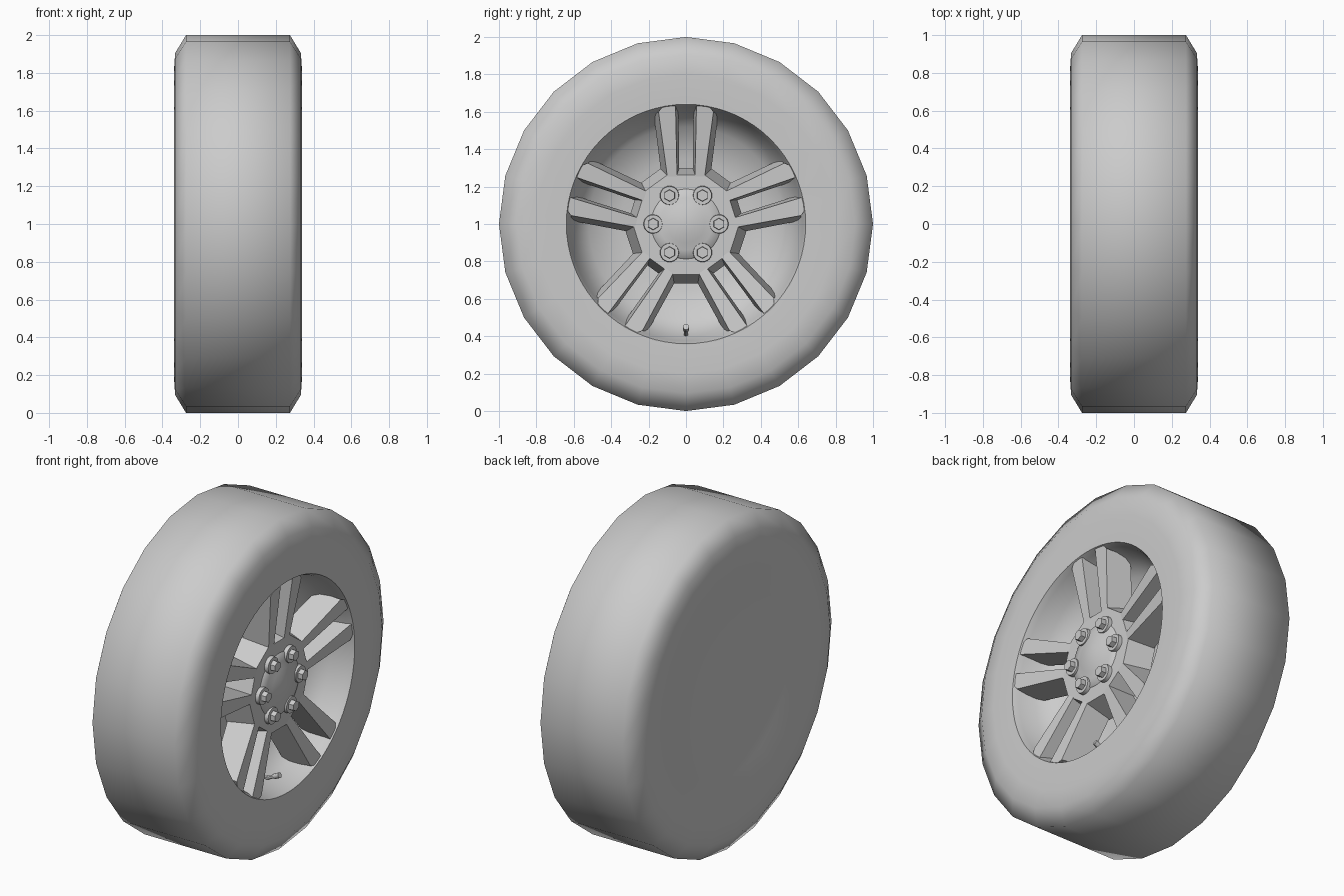
import bpy, bmesh
from math import sin, cos, pi, radians
from mathutils import Vector, Matrix

if "Cube" in bpy.data.objects:
    bpy.data.objects.remove(bpy.data.objects["Cube"])

grey = bpy.data.materials.new("plain_grey")
grey.use_nodes = True
COLOUR = (0.6, 0.6, 0.6, 1)
grey.diffuse_color = COLOUR
grey.node_tree.nodes["Principled BSDF"].inputs["Base Color"].default_value = COLOUR


def place(x, r, u, a):
    """Axle depth x, radial distance r, sideways offset u, turned by angle a."""
    return Vector((x, r * cos(a) - u * sin(a), 1 + r * sin(a) + u * cos(a)))


def finish(name, bm, smooth=None):
    bmesh.ops.remove_doubles(bm, verts=bm.verts, dist=1e-5)
    bmesh.ops.recalc_face_normals(bm, faces=bm.faces)
    mesh = bpy.data.meshes.new(name)
    bm.to_mesh(mesh)
    bm.free()
    mesh.materials.append(grey)
    ob = bpy.data.objects.new(name, mesh)
    bpy.context.collection.objects.link(ob)
    if smooth is not None:
        bpy.ops.object.select_all(action='DESELECT')
        ob.select_set(True)
        bpy.context.view_layer.objects.active = ob
        bpy.ops.object.shade_smooth_by_angle(angle=radians(smooth))
    return ob


def revolve(name, profile, sides, smooth):
    """Spin (radius, x) points about the axle."""
    bm = bmesh.new()
    rings = [[bm.verts.new(place(x, r, 0, 2 * pi * i / sides)) for i in range(sides)]
             for r, x in profile]
    for p, q in zip(rings, rings[1:]):
        for i in range(sides):
            j = (i + 1) % sides
            bm.faces.new((p[i], p[j], q[j], q[i]))
    return finish(name, bm, smooth)


def prism(bm, front, back):
    """Solid between two matching outlines."""
    f = [bm.verts.new(p) for p in front]
    b = [bm.verts.new(p) for p in back]
    bm.faces.new(f)
    bm.faces.new(b[::-1])
    for i in range(len(f)):
        j = (i + 1) % len(f)
        bm.faces.new((f[i], b[i], b[j], f[j]))


# Tyre with its closed, dished inner side
revolve("tyre", [(0.648, 0.336), (0.8, 0.34), (0.905, 0.333), (1, 0.275),
                 (1, -0.275), (0.905, -0.333), (0.8, -0.34), (0.7, -0.338),
                 (0.55, -0.305), (0.3, -0.29), (0, -0.29)], 24, 180)

# Rim lip and bowl behind the spokes
revolve("rim_bowl", [(0.66, 0.332), (0.64, 0.334), (0.625, 0.3), (0.6, 0.2),
                     (0.52, 0.1), (0.35, 0.05), (0, 0.04)], 72, 60)

# Five double spokes, flared towards the back
spoke_angles = [pi / 2 + k * 2 * pi / 5 for k in range(5)]
bm = bmesh.new()
for a in spoke_angles:
    for s in (1, -1):
        front = [(0.275, 0.255, 0.048), (0.275, 0.255, 0.1),
                 (0.322, 0.6, 0.147), (0.326, 0.628, 0.125), (0.326, 0.632, 0.056)]
        back = [(0.12, 0.25, 0.036), (0.12, 0.25, 0.13),
                (0.17, 0.585, 0.172), (0.17, 0.6, 0.125), (0.17, 0.605, 0.04)]
        prism(bm, [place(x, r, s * u, a) for x, r, u in front],
              [place(x, r, s * u, a) for x, r, u in back])
finish("spokes", bm)

# Ten-sided hub plate
bm = bmesh.new()
outlines = []
for x, r, u in ((0.275, 0.262, 0.1), (0.12, 0.3, 0.13)):
    outlines.append([place(x, r, s * u, a) for a in spoke_angles for s in (-1, 1)])
prism(bm, *outlines)
finish("hub_plate", bm)

# Domed centre cap
revolve("centre_cap", [(0.19, 0.27), (0.183, 0.281), (0.14, 0.288), (0.1, 0.3),
                       (0.05, 0.311), (0, 0.315)], 48, 50)

# Six wheel nuts on round washers
for k in range(6):
    a = k * pi / 3
    bm = bmesh.new()
    for sides, radius, x0, x1 in ((24, 0.053, 0.26, 0.298), (6, 0.033, 0.29, 0.328)):
        turn = Matrix.Translation(place((x0 + x1) / 2, 0.176, 0, a)) @ Matrix.Rotation(pi / 2, 4, 'Y')
        bmesh.ops.create_cone(bm, cap_ends=True, segments=sides, radius1=radius,
                              radius2=radius * 0.92, depth=x1 - x0,
                              matrix=turn @ Matrix.Rotation(pi / 6, 4, 'Z'))
    finish("wheel_nut_%d" % (k + 1), bm, 30)

# Air valve standing out of the bowl
bm = bmesh.new()
start, end = place(0.17, 0.6, 0, -pi / 2), place(0.28, 0.55, 0, -pi / 2)
axis = end - start
aim = axis.to_track_quat('Z', 'Y').to_matrix().to_4x4()
for radius, t0, t1 in ((0.011, 0, 0.75), (0.016, 0.7, 1)):
    bmesh.ops.create_cone(bm, cap_ends=True, segments=12, radius1=radius, radius2=radius,
                          depth=axis.length * (t1 - t0),
                          matrix=Matrix.Translation(start + axis * (t0 + t1) / 2) @ aim)
finish("air_valve", bm, 30)
